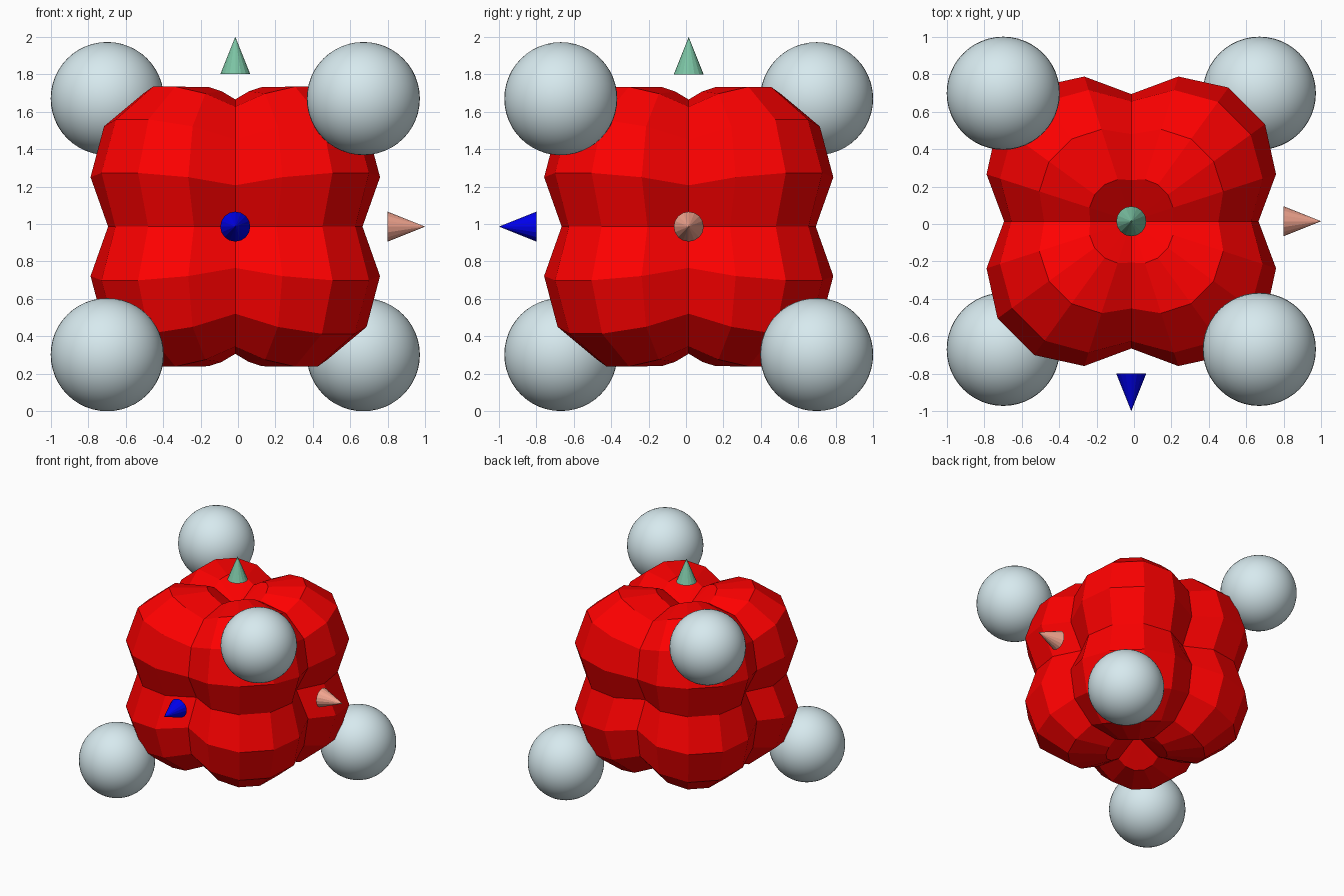
import bpy, bmesh
from math import pi
from mathutils import Vector

if "Cube" in bpy.data.objects:
    bpy.data.objects.remove(bpy.data.objects["Cube"])

C = Vector((-0.0145, 0.0145, 0.986))  # common centre of all parts


def paint(obj, name, rgb):
    mat = bpy.data.materials.get(name) or bpy.data.materials.new(name)
    mat.diffuse_color = (*rgb, 1)
    mat.use_nodes = True
    mat.node_tree.nodes["Principled BSDF"].inputs["Base Color"].default_value = mat.diffuse_color
    obj.data.materials.append(mat)


# Faceted eight-lobed body: a low-poly sphere pushed outward in every octant
bm = bmesh.new()
bmesh.ops.create_uvsphere(bm, u_segments=20, v_segments=10, radius=1)
for v in bm.verts:
    d = v.co.normalized()
    v.co = d * 0.567 * (abs(d.x) + abs(d.y) + abs(d.z))
mesh = bpy.data.meshes.new("lobed_body")
bm.to_mesh(mesh)
bm.free()
body = bpy.data.objects.new("lobed_body", mesh)
body.location = C
bpy.context.collection.objects.link(body)
paint(body, "red", (1.0, 0.0, 0.0))

# Four smooth balls on alternating cube corners
for i, corner in enumerate([(1, -1, 1), (-1, 1, 1), (-1, -1, -1), (1, 1, -1)]):
    bpy.ops.mesh.primitive_uv_sphere_add(segments=48, ring_count=24, radius=0.302,
                                         location=C + Vector(corner) * 0.684)
    ball = bpy.context.object
    ball.name = f"corner_ball_{i + 1}"
    bpy.ops.object.shade_smooth()
    paint(ball, "pale_blue", (0.68, 0.82, 0.86))

# Three axis pointer cones
pointers = [
    ("right_pointer", (1, 0, 0), (0, pi / 2, 0), (0.90, 0.38, 0.28)),
    ("front_pointer", (0, -1, 0), (pi / 2, 0, 0), (0.0, 0.0, 0.85)),
    ("top_pointer", (0, 0, 1), (0, 0, 0), (0.20, 0.55, 0.37)),
]
for name, axis, rot, rgb in pointers:
    bpy.ops.mesh.primitive_cone_add(vertices=16, radius1=0.08, radius2=0, depth=0.2,
                                    location=C + Vector(axis) * 0.914, rotation=rot)
    cone = bpy.context.object
    cone.name = name
    paint(cone, name + "_colour", rgb)
